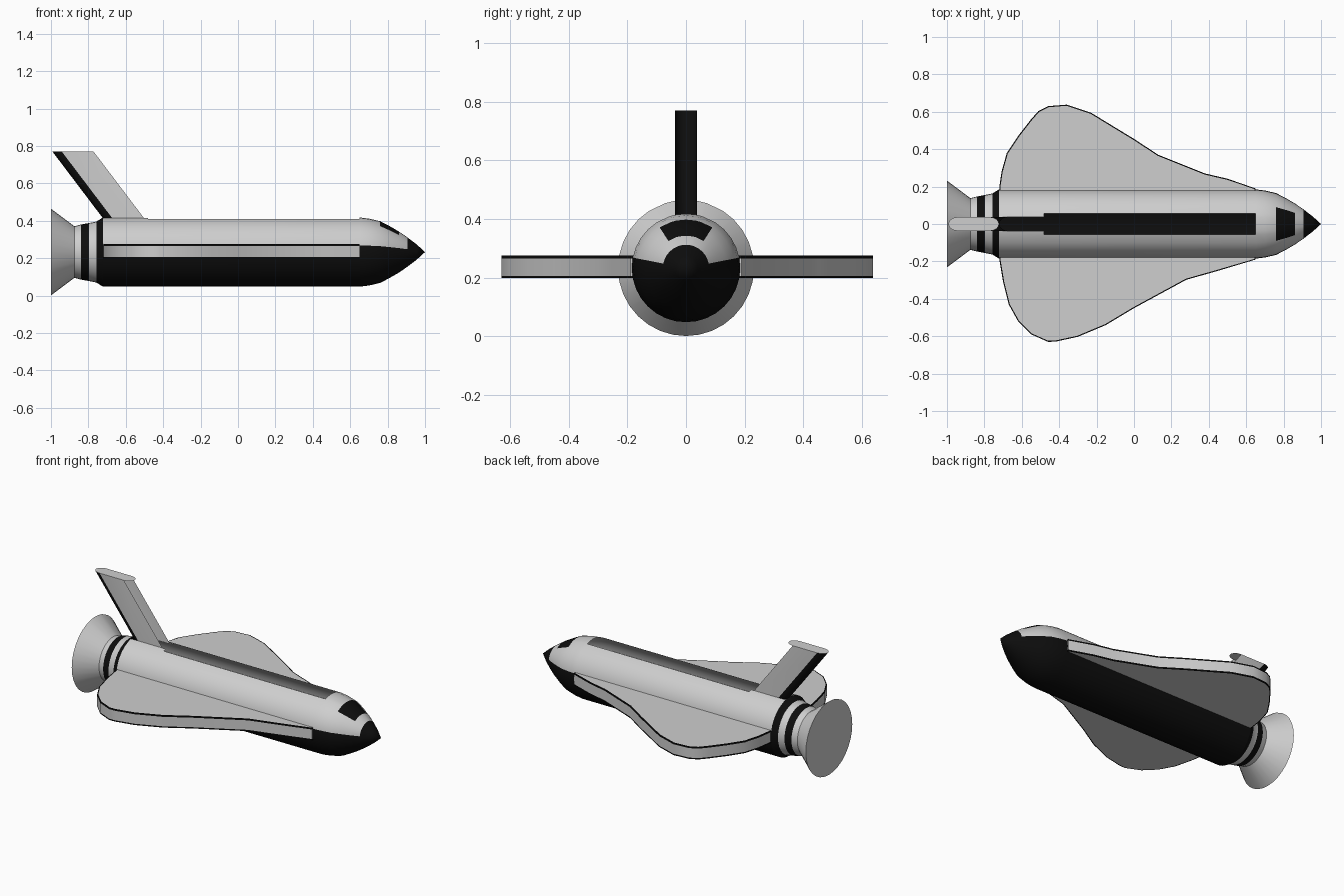
import bpy, bmesh, math

if "Cube" in bpy.data.objects:
    bpy.data.objects.remove(bpy.data.objects["Cube"])

CZ = 0.233            # height of the body axis
R = 0.185             # body radius


def material(name, rgb):
    m = bpy.data.materials.new(name)
    m.diffuse_color = (*rgb, 1.0)
    m.use_nodes = True
    m.node_tree.nodes["Principled BSDF"].inputs["Base Color"].default_value = m.diffuse_color
    return m


GREY, BLACK = 0, 1
MATS = [material("light_grey", (0.62, 0.62, 0.62)),
        material("tile_black", (0.004, 0.004, 0.004))]


def finish(name, bm, smooth=30):
    me = bpy.data.meshes.new(name)
    bm.to_mesh(me)
    bm.free()
    for m in MATS:
        me.materials.append(m)
    me.shade_smooth()
    me.set_sharp_from_angle(angle=math.radians(smooth))
    ob = bpy.data.objects.new(name, me)
    bpy.context.collection.objects.link(ob)
    return ob


# Ring angles: even steps between the colour and opening boundaries
half = []
for a, b, n in ((-90, 11, 9), (11, 57, 4), (57, 72, 1), (72, 78.5, 1), (78.5, 90, 1)):
    half += [a + (b - a) * i / n for i in range(n)]
ANGLES = half + [90] + [180 - a for a in reversed(half[1:])]


def lathe(name, stations, colour, hole=lambda x, a: False, cap_start=False):
    """Revolve (x, radius) stations round the body axis; colour by position."""
    bm = bmesh.new()
    rings = []
    for x, r in stations:
        if r == 0:
            rings.append([bm.verts.new((x, 0, CZ))] * len(ANGLES))
        else:
            rings.append([bm.verts.new((x, r * math.cos(math.radians(a)),
                                        CZ + r * math.sin(math.radians(a))))
                          for a in ANGLES])
    n = len(ANGLES)
    for k in range(len(rings) - 1):
        x = (stations[k][0] + stations[k + 1][0]) / 2
        for i in range(n):
            j = (i + 1) % n
            a2 = ANGLES[j] if j else 270
            a = (ANGLES[i] + a2) / 2
            if a > 90:
                a = 180 - a           # fold to one side, -90 to 90
            if hole(x, a):
                continue
            quad = [rings[k][i], rings[k + 1][i], rings[k + 1][j], rings[k][j]]
            f = bm.faces.new(list(dict.fromkeys(quad)))
            f.material_index = colour(x, a)
    if cap_start:
        bm.faces.new(rings[0])
    bmesh.ops.recalc_face_normals(bm, faces=bm.faces)
    return finish(name, bm)


def body_colour(x, a):
    if x < -0.722:                                   # tail bands
        return BLACK if -0.84 < x < -0.797 or x > -0.757 else GREY
    if x > 0.905 or a < 11:                          # nose tip and belly
        return BLACK
    if 0.76 < x < 0.86 and a > 57:                   # windscreen
        return BLACK
    return GREY


def bay_opening(x, a):
    # open bay along the top, narrower below the fin
    return -0.722 < x < 0.65 and a > (78.5 if x < -0.48 else 72)


# Fuselage shell with nose and tail bands
lathe("fuselage",
      [(-0.875, 0.138), (-0.84, 0.147), (-0.797, 0.155), (-0.757, 0.163),
       (-0.722, R), (-0.48, R), (0.65, R), (0.70, 0.179), (0.76, 0.165),
       (0.81, 0.139), (0.86, 0.110), (0.905, 0.079), (0.955, 0.041), (1.0, 0)],
      body_colour, bay_opening)

# Engine nozzle
lathe("nozzle", [(-1.0, 0.232), (-0.875, 0.138)],
      lambda x, a: GREY, cap_start=True)


def wing(name, outline):
    """Slab wing with black trim along both rims, open at the root."""
    bm = bmesh.new()
    levels = (0.198, 0.206, 0.266, 0.275)
    loops = [[bm.verts.new((x, y, z)) for x, y in outline] for z in levels]
    n = len(outline)
    for k in range(3):
        for i in range(n - 1):
            f = bm.faces.new([loops[k][i], loops[k][i + 1],
                              loops[k + 1][i + 1], loops[k + 1][i]])
            f.material_index = GREY if k == 1 else BLACK
    caps = [bm.faces.new(loops[0]), bm.faces.new(loops[3])]
    bmesh.ops.recalc_face_normals(bm, faces=bm.faces)
    rim = bmesh.ops.inset_individual(bm, faces=caps, thickness=0.006)
    for f in rim["faces"]:
        f.material_index = BLACK
    for f in caps:
        f.material_index = GREY
    finish(name, bm)


# Left and right wings (outlines differ slightly)
wing("wing_far",
     [(-0.72, 0.165), (-0.72, 0.2), (-0.708, 0.28), (-0.68, 0.38), (-0.62, 0.47),
      (-0.55, 0.56), (-0.51, 0.605), (-0.46, 0.63), (-0.36, 0.638), (-0.23, 0.595),
      (0.0, 0.455), (0.13, 0.37), (0.38, 0.27), (0.5, 0.242), (0.65, 0.19),
      (0.65, 0.165)])
wing("wing_near",
     [(-0.72, -0.165), (-0.72, -0.19), (-0.70, -0.31), (-0.67, -0.43), (-0.62, -0.52),
      (-0.55, -0.59), (-0.46, -0.63), (-0.42, -0.629), (-0.3, -0.603), (-0.15, -0.54),
      (0.0, -0.45), (0.28, -0.298), (0.45, -0.25), (0.65, -0.19), (0.65, -0.165)])

# Tail fin: swept hollow shell, open at the front, with a flat rounded cap
bm = bmesh.new()
W, ROUND, SIDE = 0.037, 0.05, 0.22
arc = [math.pi * i / 10 for i in range(11)]
tail = [(ROUND - ROUND * math.sin(t), -W * math.cos(t)) for t in arc]
front = [(SIDE + ROUND * math.sin(t), W * math.cos(t)) for t in arc]
section = [(SIDE, -W)] + tail + [(SIDE, W)]
low = [bm.verts.new((-0.72 + dx, y, 0.411)) for dx, y in section]
top = [bm.verts.new((-0.992 + dx, y, 0.77)) for dx, y in section]
for i in range(len(section) - 1):
    f = bm.faces.new([low[i + 1], low[i], top[i], top[i + 1]])
    f.material_index = GREY if i in (0, len(section) - 2) else BLACK
tip = [bm.verts.new((-0.992 + dx, y, 0.77)) for dx, y in front[1:-1]]
bm.faces.new(top + tip)
bmesh.ops.recalc_face_normals(bm, faces=bm.faces)
finish("tail_fin", bm)
